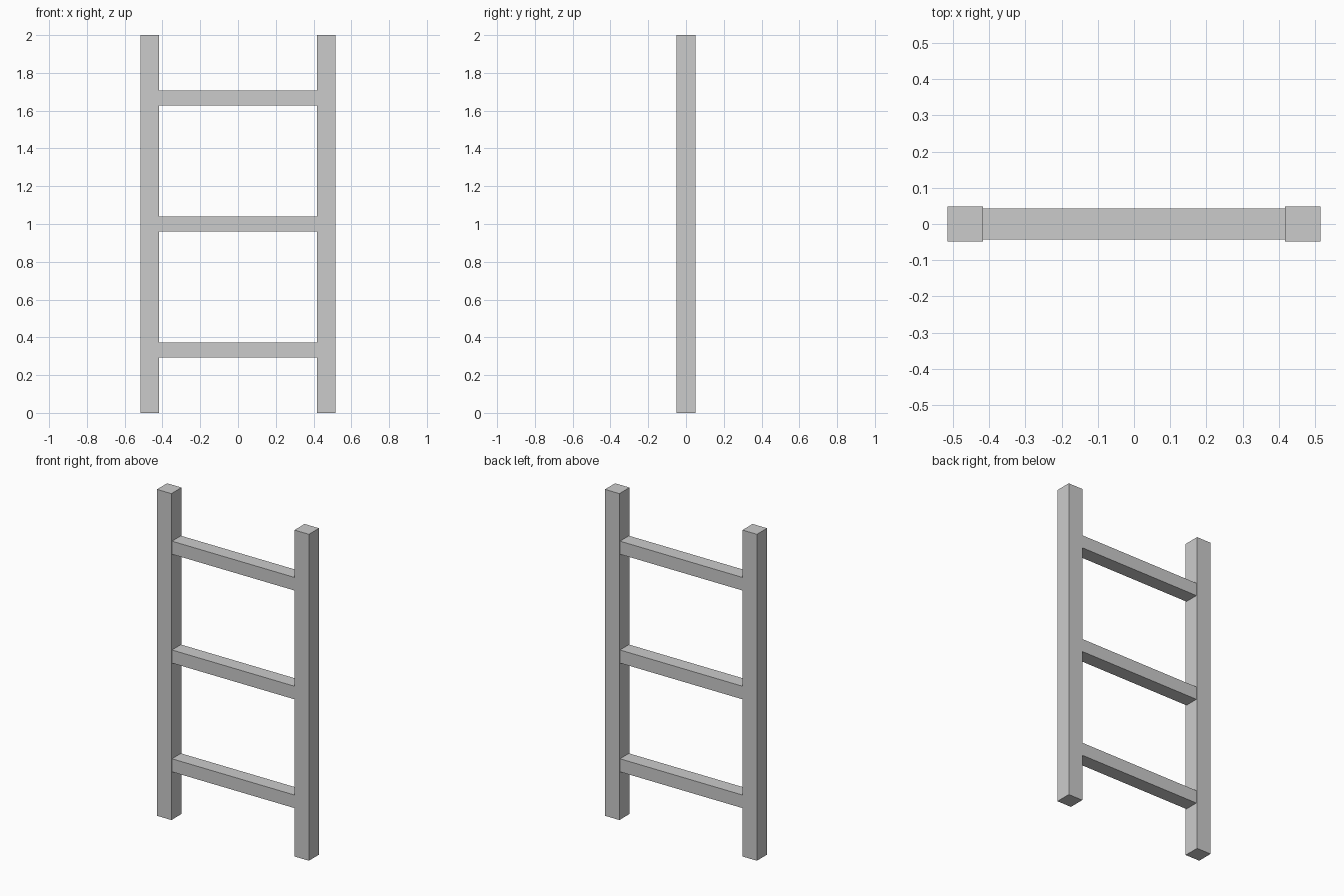
import bpy

if "Cube" in bpy.data.objects:
    bpy.data.objects.remove(bpy.data.objects["Cube"])

POST = 0.098          # square post width
OUTER = 0.515         # half of overall width
INNER = OUTER - POST  # inner face of each post


def box(name, size, centre):
    bpy.ops.mesh.primitive_cube_add(size=1, location=centre)
    ob = bpy.context.object
    ob.name = name
    ob.scale = size
    bpy.ops.object.transform_apply(location=False, rotation=False, scale=True)
    return ob


# Upright posts
for side, sx in (("left", -1), ("right", 1)):
    box(f"{side}_post", (POST, POST, 2.0), (sx * (OUTER - POST / 2), 0, 1.0))

# Rungs, evenly spaced between the posts
for i in range(3):
    box(f"rung_{i + 1}", (2 * INNER, 0.087, 0.08), (0, 0, 1 / 3 + i * 2 / 3))
